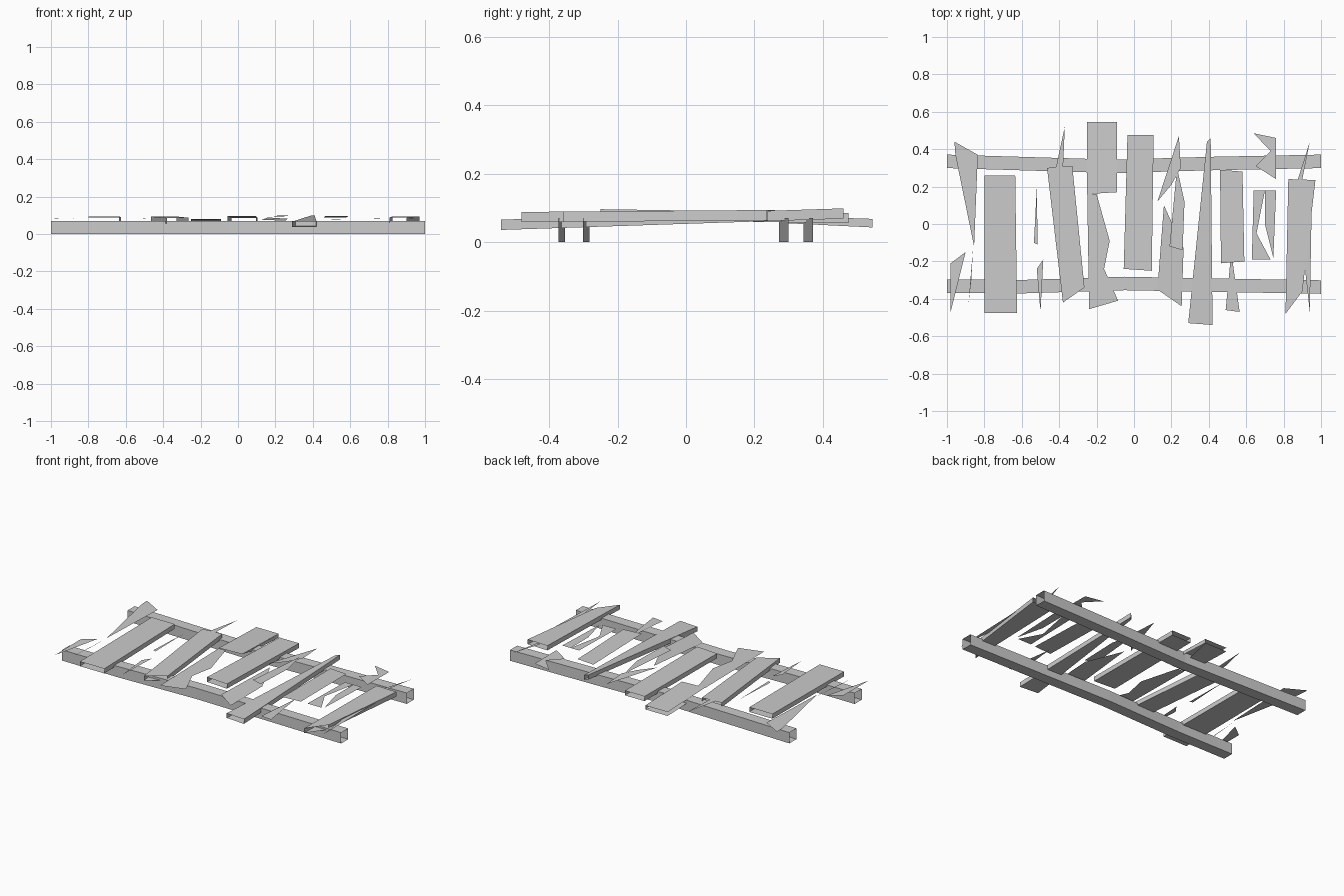
import bpy


def make(name, verts, faces):
    me = bpy.data.meshes.new(name)
    me.from_pydata(verts, [], faces)
    me.update()
    ob = bpy.data.objects.new(name, me)
    bpy.context.collection.objects.link(ob)
    return ob


def slope(y, zf, zb):
    # height along a tilted board, zf at y=-0.5 and zb at y=0.5
    return zf + (zb - zf) * (y + 0.5)


def rail(name, stations, w=0.072, h=0.07):
    # slightly crooked open-ended beam
    v, f = [], []
    for x, y in stations:
        v += [(x, y - w / 2, 0), (x, y + w / 2, 0), (x, y + w / 2, h), (x, y - w / 2, h)]
    for i in range(len(stations) - 1):
        for k in range(4):
            a, b = 4 * i + k, 4 * i + (k + 1) % 4
            f.append((a, b, b + 4, a + 4))
    return make(name, v, f)


def plank(name, back, front, zf, zb, t=0.03):
    # board: back/front = (x left, x right, y left, y right), open at the ends
    pts = [(front[0], front[2]), (front[1], front[3]), (back[1], back[3]), (back[0], back[2])]
    v = [(x, y, slope(y, zf, zb)) for x, y in pts]
    v += [(x, y, z - t) for x, y, z in v]
    return make(name, v, [(0, 1, 2, 3), (7, 6, 5, 4), (1, 5, 6, 2), (3, 7, 4, 0)])


def splinter(name, pts, zf=0.09, zb=0.09):
    # thin broken sheet of wood
    return make(name, [(x, y, slope(y, zf, zb)) for x, y in pts], [tuple(range(len(pts)))])


# Long rails
rail("front_rail", [(-1, -0.333), (-0.6, -0.335), (-0.05, -0.318), (0.6, -0.33), (1, -0.337)])
rail("back_rail", [(-1, 0.335), (-0.5, 0.32), (-0.1, 0.308), (0.4, 0.323), (1, 0.335)])

# Whole planks
plank("plank_1", (-0.80, -0.635, 0.26, 0.26), (-0.80, -0.625, -0.475, -0.475), 0.088, 0.096)
plank("plank_2", (-0.465, -0.33, 0.30, 0.31), (-0.38, -0.265, -0.42, -0.34), 0.085, 0.095)
plank("plank_3", (-0.035, 0.105, 0.475, 0.475), (-0.055, 0.095, -0.24, -0.25), 0.10, 0.085)
plank("plank_4", (0.39, 0.41, 0.44, 0.46), (0.29, 0.42, -0.53, -0.54), 0.067, 0.10)
plank("plank_5", (0.825, 0.97, 0.24, 0.235), (0.81, 0.90, -0.48, -0.36), 0.088, 0.096)

# Sagging plank that dips over the back rail
splinter("sagging_plank_back", [(-0.25, 0.16), (-0.09, 0.17), (-0.09, 0.545), (-0.25, 0.545)], 0.10, 0.07)
splinter("sagging_plank_middle", [(-0.24, -0.455), (-0.085, -0.41), (-0.16, -0.24), (-0.13, -0.09),
                                  (-0.2, 0.16), (-0.25, 0.16)], 0.075, 0.08)
splinter("sagging_plank_underside", [(-0.25, 0.27), (-0.16, 0.27), (-0.09, 0.545), (-0.25, 0.545)], 0.08, 0.045)
make("sagging_plank_edge", [(-0.09, 0.17, 0.08), (-0.09, 0.545, 0.068),
                            (-0.09, 0.545, 0.043), (-0.09, 0.3, 0.055)], [(0, 1, 2, 3)])

# Broken remains of the other planks
splinter("splinter_left_back", [(-0.96, 0.44), (-0.955, 0.37), (-0.855, -0.12), (-0.835, 0.37)])
splinter("splinter_left_front", [(-0.90, -0.15), (-0.98, -0.21), (-0.98, -0.47)], 0.08, 0.09)
splinter("splinter_left_sliver", [(-0.86, -0.12), (-0.885, -0.43), (-0.87, -0.3)], 0.08, 0.09)
splinter("splinter_thin_back", [(-0.52, 0.19), (-0.535, -0.1), (-0.515, -0.11)])
splinter("splinter_thin_front", [(-0.485, -0.19), (-0.52, -0.24), (-0.5, -0.47)], 0.08, 0.09)
splinter("splinter_tip", [(-0.37, 0.52), (-0.42, 0.29), (-0.38, 0.29)])
splinter("splinter_mid_back", [(0.24, 0.47), (0.125, 0.12), (0.2, 0.21), (0.25, 0.3)], 0.1, 0.09)
splinter("splinter_mid_front", [(0.16, 0.1), (0.125, -0.35), (0.255, -0.44), (0.265, -0.13)], 0.07, 0.1)
splinter("splinter_mid_edge", [(0.23, 0.3), (0.27, 0.12), (0.26, -0.14), (0.19, -0.12)], 0.1, 0.095)
splinter("short_plank", [(0.46, 0.29), (0.58, 0.28), (0.59, -0.2), (0.465, -0.21)], 0.1, 0.085)
splinter("short_plank_tip", [(0.52, -0.15), (0.565, -0.47), (0.49, -0.46)], 0.075, 0.08)
splinter("splinter_right_back", [(0.64, 0.485), (0.76, 0.46), (0.76, 0.24), (0.65, 0.31), (0.73, 0.39)], 0.09, 0.08)
splinter("splinter_right_left", [(0.64, 0.18), (0.70, 0.18), (0.655, -0.05), (0.73, -0.19), (0.63, -0.19)])
splinter("splinter_right_right", [(0.70, 0.18), (0.76, 0.18), (0.745, -0.18), (0.70, 0.0)])
splinter("splinter_far_right", [(0.94, 0.44), (0.87, 0.22), (0.9, 0.24)])
splinter("splinter_far_right_front", [(0.95, 0.1), (0.94, -0.47), (0.91, -0.2)], 0.08, 0.095)
